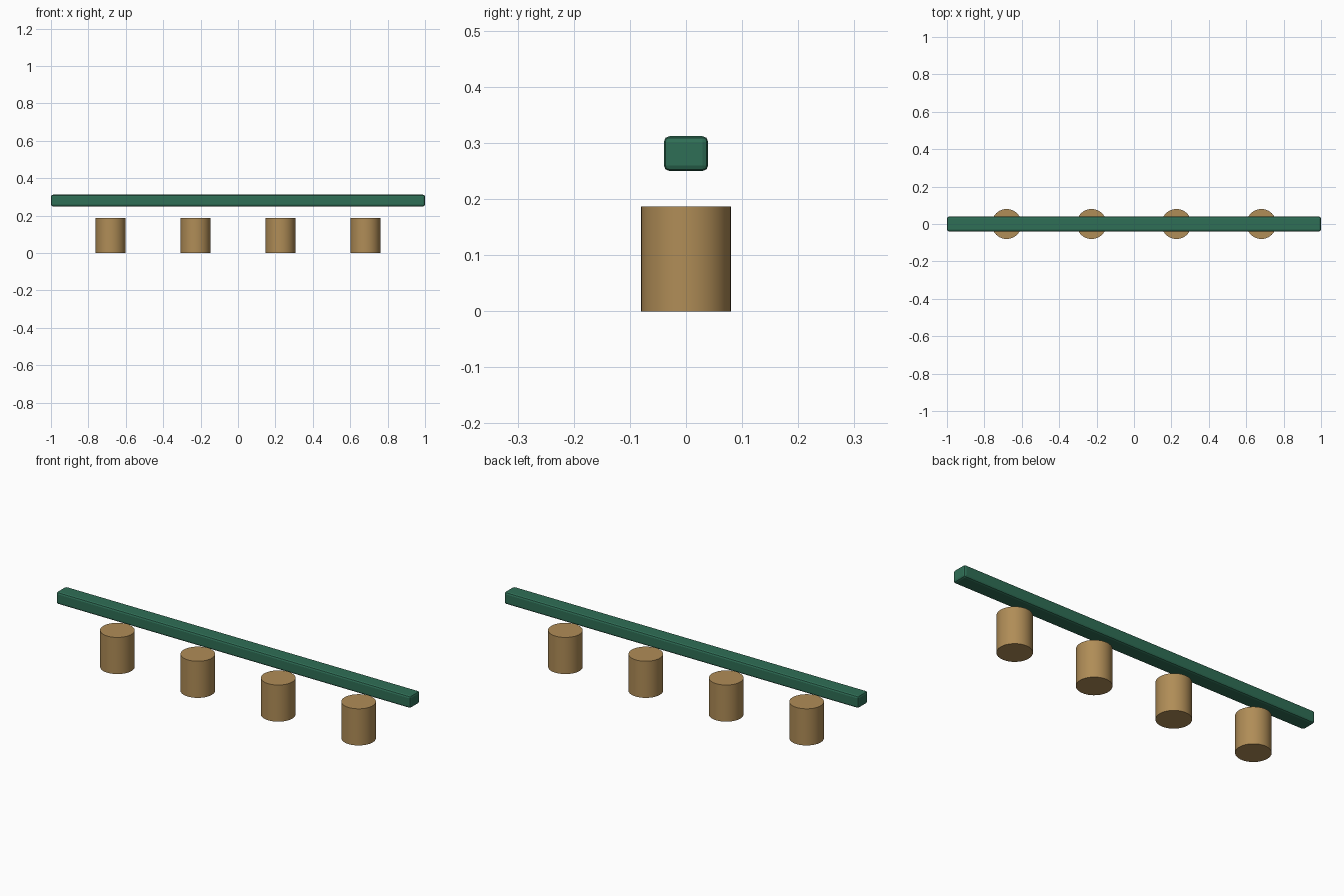
import bpy
import math

if "Cube" in bpy.data.objects:
    bpy.data.objects.remove(bpy.data.objects["Cube"])


def material(name, color):
    m = bpy.data.materials.new(name)
    m.diffuse_color = (*color, 1.0)
    m.use_nodes = True
    m.node_tree.nodes["Principled BSDF"].inputs["Base Color"].default_value = m.diffuse_color
    return m


green = material("deep green", (0.028, 0.156, 0.092))
brass = material("brass", (0.434, 0.266, 0.095))

# Long rail with softened edges
bpy.ops.mesh.primitive_cube_add(size=1, location=(0, 0, 0.281))
rail = bpy.context.object
rail.name = "rail"
rail.scale = (2.0, 0.079, 0.062)
bpy.ops.object.transform_apply(location=False, rotation=False, scale=True)
bevel = rail.modifiers.new("soft edges", 'BEVEL')
bevel.width = 0.01
bevel.segments = 2
rail.data.materials.append(green)

# Row of four evenly spaced round posts
RADIUS, HEIGHT, SPACING = 0.08, 0.187, 0.454
for i in range(4):
    bpy.ops.mesh.primitive_cylinder_add(
        vertices=48, radius=RADIUS, depth=HEIGHT,
        location=((i - 1.5) * SPACING, 0, HEIGHT / 2))
    post = bpy.context.object
    post.name = f"post_{i + 1}"
    post.data.materials.append(brass)
    bpy.ops.object.shade_smooth_by_angle(angle=math.radians(30))
